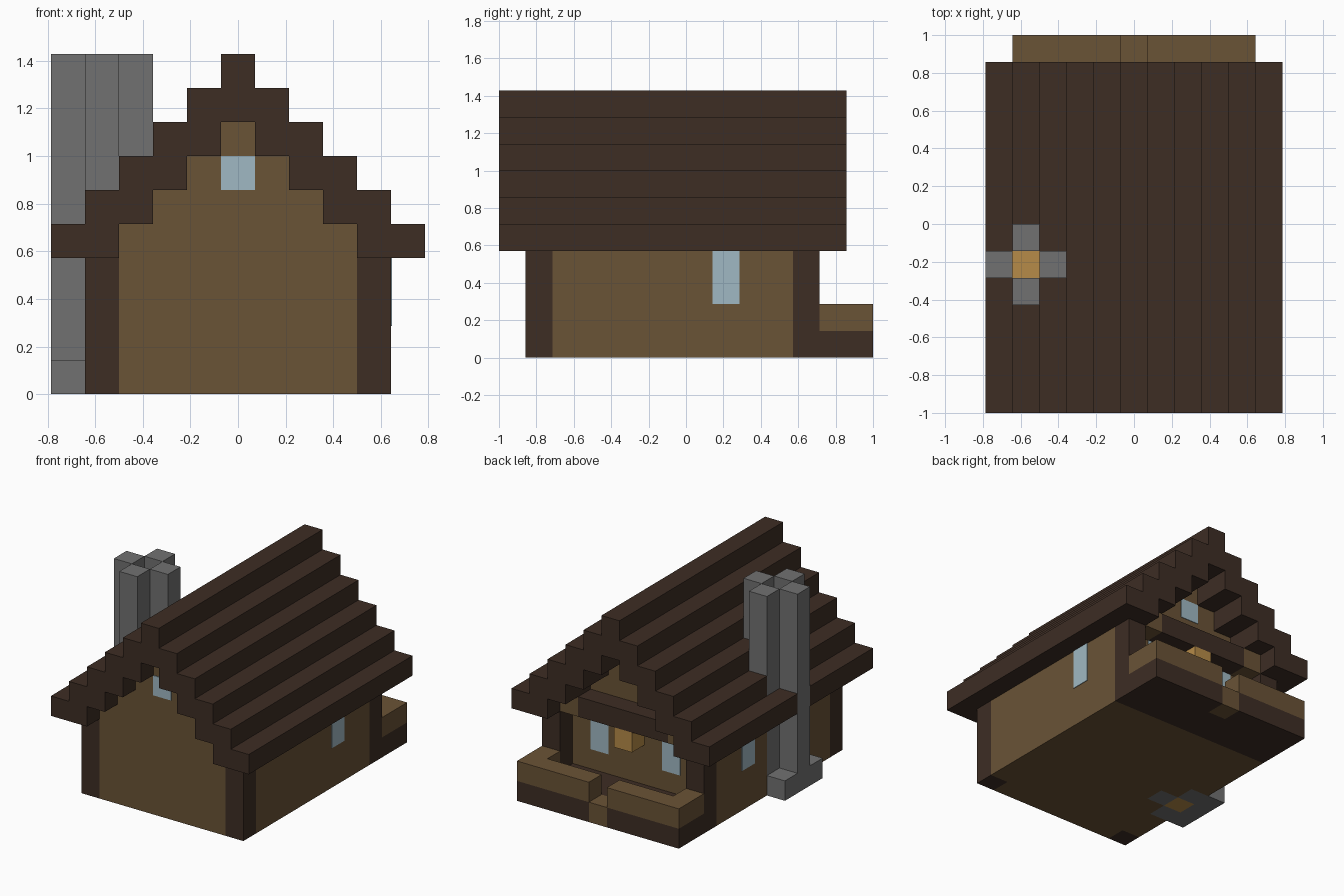
import bpy
import bmesh

U = 1 / 7      # one block
T = 0.03       # half thickness of the window panes, in blocks

cube = bpy.data.objects.get("Cube")
if cube:
    bpy.data.objects.remove(cube, do_unlink=True)


def material(name, srgb):
    lin = [((c / 255 + 0.055) / 1.055) ** 2.4 for c in srgb] + [1.0]
    mat = bpy.data.materials.new(name)
    mat.use_nodes = True
    mat.diffuse_color = lin
    bsdf = next(n for n in mat.node_tree.nodes if n.type == 'BSDF_PRINCIPLED')
    bsdf.inputs["Base Color"].default_value = lin
    bsdf.inputs["Roughness"].default_value = 0.9
    return mat


DARK = material("dark wood", (61, 45, 36))
WOOD = material("plank brown", (106, 83, 54))
STONE = material("chimney grey", (113, 113, 113))
GLASS = material("pale glass", (160, 185, 195))
GLOW = material("fire orange", (182, 139, 72))


def prism(name, points, axis, lo, hi, mat):
    """Extrude a closed outline along y (points are x, z) or z (points are x, y)."""
    bm = bmesh.new()
    place = (lambda a, b: (a, lo, b)) if axis == 'Y' else (lambda a, b: (a, b, lo))
    face = bm.faces.new([bm.verts.new(place(a, b)) for a, b in points])
    res = bmesh.ops.extrude_face_region(bm, geom=[face])
    step = (0, hi - lo, 0) if axis == 'Y' else (0, 0, hi - lo)
    verts = [g for g in res["geom"] if isinstance(g, bmesh.types.BMVert)]
    bmesh.ops.translate(bm, verts=verts, vec=step)
    bmesh.ops.recalc_face_normals(bm, faces=bm.faces)
    bmesh.ops.scale(bm, verts=bm.verts, vec=(U, U, U))
    mesh = bpy.data.meshes.new(name)
    bm.to_mesh(mesh)
    bm.free()
    mesh.materials.append(mat)
    obj = bpy.data.objects.new(name, mesh)
    bpy.context.collection.objects.link(obj)
    return obj


def box(name, x, y, z, mat):
    corners = [(x[0], y[0]), (x[1], y[0]), (x[1], y[1]), (x[0], y[1])]
    return prism(name, corners, 'Z', z[0], z[1], mat)


def stair(half, base, count):
    """Right-hand stepped slope, from the eave up to the ridge."""
    return [(half - k, base + k + d) for k in range(count) for d in (0, 1)]


def mirrored(points):
    return [(-x, z) for x, z in reversed(points)]


def span(side, a, b):
    return tuple(sorted((side * a, side * b)))


# Stepped roof shell and the house core with its gables
outer, inner = stair(5.5, 4, 6), stair(3.5, 4, 4)
roof = prism("roof", outer + mirrored(outer) + mirrored(inner)[::-1] + inner[::-1],
             'Y', -7, 6, DARK)
gable = [(3.5, 0)] + inner[1:]
core = prism("house_core", gable + mirrored(gable), 'Y', -6, 4, WOOD)
cut_parts = [roof, core]

# Side walls, corner posts, side rails and porch front, on both sides
for side, label in ((1, "left"), (-1, "right")):
    edge = span(side, 3.5, 4.5)
    wall = box(label + "_wall", edge, (-5, 4), (0, 4), WOOD)
    if side < 0:
        cut_parts.append(wall)
    box(label + "_front_post", edge, (-6, -5), (0, 4), DARK)
    box(label + "_back_post", edge, (4, 5), (1, 4), DARK)
    box(label + "_porch_edge", span(side, 0.5, 4.5), (6, 7), (0, 1), DARK)
    box(label + "_side_rail", edge, (5, 6), (1, 2), WOOD)
    box(label + "_back_rail", span(side, 0.5, 4.5), (6, 7), (1, 2), WOOD)
    box(label + "_beam_end", span(side, 2.5, 3.5), (4, 5), (4, 5), WOOD)
    face = side * 4.5
    box(label + "_side_window", (face - T, face + T), (1, 2), (2, 4), GLASS)
    box(label + "_back_window", span(side, 1.5, 2.5), (4 - T, 4 + T), (2, 4), GLASS)

# Porch, back beam and lantern
box("porch_deck", (-4.5, 4.5), (4, 6), (0, 1), DARK)
box("porch_step", (-0.5, 0.5), (6, 7), (0, 1), WOOD)
box("back_beam", (-2.5, 2.5), (4, 5), (4, 5), DARK)
box("lantern", (-0.5, 0.5), (4, 5), (3, 4), GLOW)

# Gable windows
for label, y in (("front", -6), ("back", 4)):
    box(label + "_gable_window", (-0.5, 0.5), (y - T, y + T), (6, 7), GLASS)

# Clear the chimney footprint through roof and walls
cutters = [box("chimney_cutter_a", (-6.5, -2.5), (-2, -1), (-1, 11), STONE),
           box("chimney_cutter_b", (-4.5, -3.5), (-3, 0), (-1, 11), STONE)]
for part in cut_parts:
    for cutter in cutters:
        cutter.hide_render = True
        mod = part.modifiers.new("chimney_gap", 'BOOLEAN')
        mod.operation = 'DIFFERENCE'
        mod.solver = 'EXACT'
        mod.object = cutter
    bpy.context.view_layer.objects.active = part
    for mod in list(part.modifiers):
        bpy.ops.object.modifier_apply(modifier=mod.name)
for cutter in cutters:
    bpy.data.objects.remove(cutter, do_unlink=True)

# Chimney: four columns around an open shaft, a hearth foot and the fire
for label, dx, dy in (("outer", -1, 0), ("inner", 1, 0), ("front", 0, -1), ("back", 0, 1)):
    box(label + "_chimney_column", (dx - 4.5, dx - 3.5), (dy - 2, dy - 1), (0, 10), STONE)
for label, y in (("front", -3), ("back", -1)):
    box(label + "_chimney_foot", (-5.5, -4.5), (y, y + 1), (0, 1), STONE)
box("hearth_fire", (-4.5, -3.5), (-2, -1), (0, 1), GLOW)
